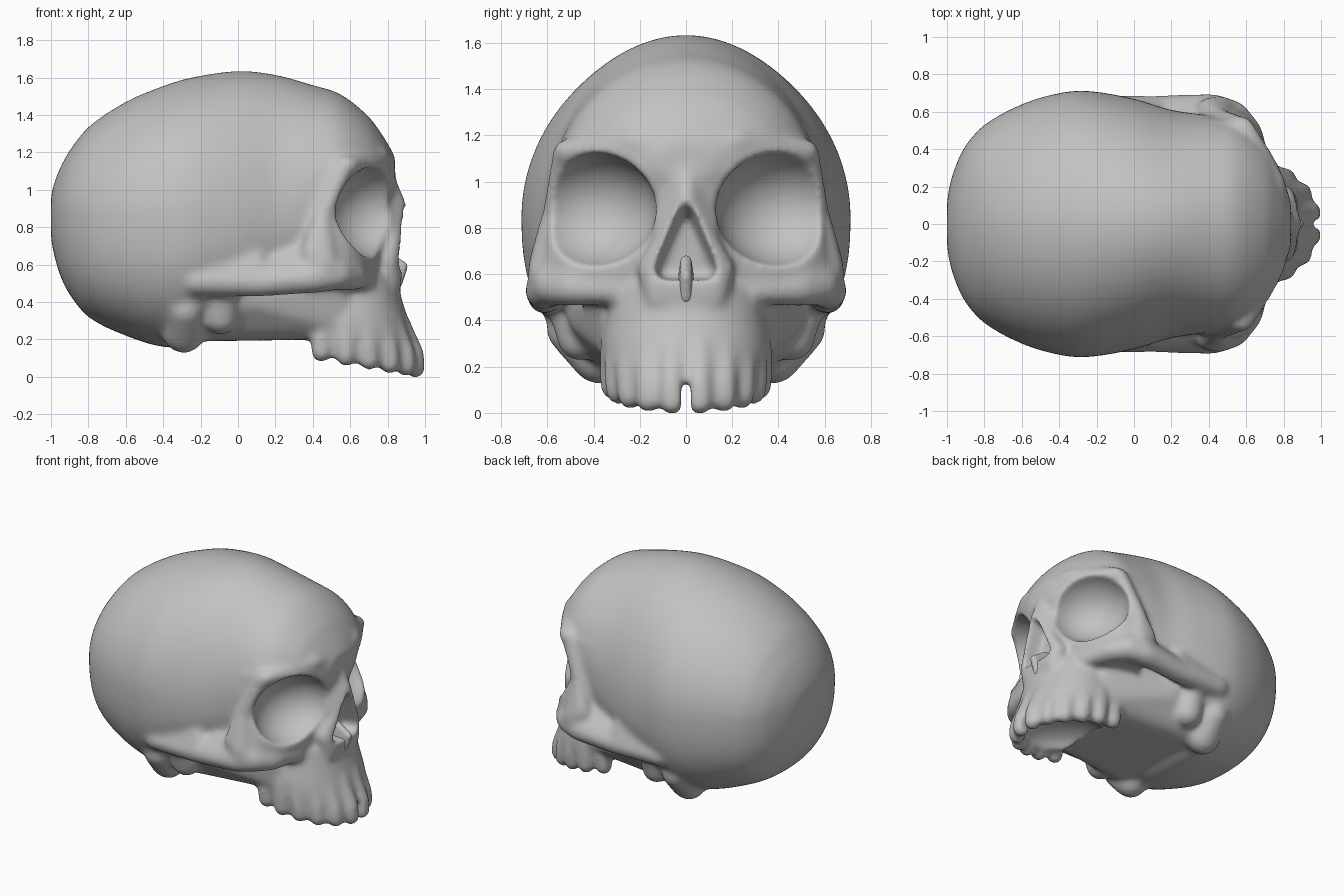
import bpy, bmesh, math
from math import sin, cos, pi, radians
from mathutils import Vector, Matrix

cube = bpy.data.objects.get("Cube")
if cube:
    bpy.data.objects.remove(cube)

bone = bpy.data.materials.new("bone_grey")
bone.use_nodes = True
GREY = (0.54, 0.54, 0.54, 1)
bone.diffuse_color = GREY
bone.node_tree.nodes["Principled BSDF"].inputs["Base Color"].default_value = GREY

ball = bmesh.new()
bmesh.ops.create_icosphere(ball, subdivisions=2, radius=1)
BALL = [v.co.copy() for v in ball.verts]
ball.free()


def spow(v, e):
    return math.copysign(abs(v) ** e, v)


def merge(bm, part):
    bmesh.ops.recalc_face_normals(part, faces=part.faces)
    mesh = bpy.data.meshes.new("tmp")
    part.to_mesh(mesh)
    part.free()
    bm.from_mesh(mesh)
    bpy.data.meshes.remove(mesh)


def hull(bm, *balls):
    """Convex skin over balls given as (x, y, z, radius)."""
    part = bmesh.new()
    for x, y, z, r in balls:
        for c in BALL:
            part.verts.new(c * r + Vector((x, y, z)))
    res = bmesh.ops.convex_hull(part, input=part.verts)
    loose = {g for key in ("geom_interior", "geom_unused") for g in res[key]
             if isinstance(g, bmesh.types.BMVert)}
    bmesh.ops.delete(part, geom=list(loose), context='VERTS')
    merge(bm, part)


def pair(bm, *balls):
    """The same hull on both sides."""
    for s in (1, -1):
        hull(bm, *[(x, s * y, z, r) for x, y, z, r in balls])


def both(*balls):
    """Balls repeated across the middle, for one hull spanning both sides."""
    return [(x, s * y, z, r) for x, y, z, r in balls for s in (1, -1)]


def ellipsoid(bm, loc, size, turn=0):
    m = Matrix.Translation(loc) @ Matrix.Rotation(turn, 4, 'Z') @ Matrix.Diagonal((*size, 1))
    part = bmesh.new()
    bmesh.ops.create_icosphere(part, subdivisions=4, radius=1, matrix=m)
    merge(bm, part)


def loft(bm, rings):
    part = bmesh.new()
    rows = [[part.verts.new(p) for p in ring] for ring in rings]
    n = len(rows[0])
    for a, b in zip(rows, rows[1:]):
        for i in range(n):
            j = (i + 1) % n
            part.faces.new((a[i], a[j], b[j], b[i]))
    part.faces.new(rows[0])
    part.faces.new(rows[-1])
    merge(bm, part)


def flowing(rows, steps=5):
    """Rows with smooth in-between rows added."""
    rows = [Vector(r) for r in rows]
    out = []
    for i in range(len(rows) - 1):
        a, b = rows[i], rows[i + 1]
        before = rows[i - 1] if i else a
        after = rows[min(i + 2, len(rows) - 1)]
        # Slopes per unit of the first column, so uneven spacing stays even
        ma = (b - before) / (b[0] - before[0]) * (b[0] - a[0])
        mb = (after - a) / (after[0] - a[0]) * (b[0] - a[0])
        for k in range(steps):
            t = k / steps
            p = (a * (2 * t**3 - 3 * t**2 + 1) + ma * (t**3 - 2 * t**2 + t)
                 + b * (3 * t**2 - 2 * t**3) + mb * (t**3 - t**2))
            p[0] = a[0] + (b[0] - a[0]) * t
            out.append(p)
    return out + [rows[-1]]


def angles(n=64):
    return [2 * pi * i / n for i in range(n)]


def cranium_ring(x, low, mid, top, half):
    ring = []
    for t in angles():
        e = 2 / 1.95 if sin(t) > 0 else 2 / 2.5
        h = top - mid if sin(t) > 0 else mid - low
        ring.append((x, half * spow(cos(t), e), mid + h * spow(sin(t), e)))
    return ring


def plan_ring(z, xc, front, half, back, power, tilt=0):
    ring = []
    for t in angles():
        c = spow(cos(t), 2 / power)
        x = xc + c * (front if c > 0 else back)
        ring.append((x, half * spow(sin(t), 2 / power), z + tilt * (1 - x)))
    return ring


def make_object(name, bm, mods):
    mesh = bpy.data.meshes.new(name)
    bm.to_mesh(mesh)
    bm.free()
    ob = bpy.data.objects.new(name, mesh)
    bpy.context.collection.objects.link(ob)
    for kind, settings in mods:
        mod = ob.modifiers.new(kind.title(), kind)
        for k, v in settings.items():
            setattr(mod, k, v)
    return ob


def bake(ob):
    """Apply the modifiers, colour and smooth the result."""
    bpy.context.view_layer.update()
    dg = bpy.context.evaluated_depsgraph_get()
    mesh = bpy.data.meshes.new_from_object(ob.evaluated_get(dg))
    ob.modifiers.clear()
    ob.data = mesh
    mesh.materials.clear()
    mesh.materials.append(bone)
    for p in mesh.polygons:
        p.use_smooth = True
        p.material_index = 0


def remesh(size):
    return ('REMESH', dict(mode='VOXEL', voxel_size=size, use_smooth_shade=True))


def smooth(n):
    return ('SMOOTH', dict(factor=0.5, iterations=n))


# Cranium: x, bottom, widest height, top, half width
skull = bmesh.new()
loft(skull, [cranium_ring(*row) for row in flowing((
    (-1.0, .74, .86, .97, .12), (-.985, .66, .86, 1.03, .21), (-.95, .54, .86, 1.12, .32),
    (-.9, .44, .86, 1.21, .42), (-.8, .32, .85, 1.335, .53), (-.6, .22, .85, 1.47, .64),
    (-.4, .16, .85, 1.555, .7), (-.25, .17, .85, 1.6, .712), (0, .31, .82, 1.635, .67),
    (.2, .39, .85, 1.615, .61), (.4, .43, .95, 1.56, .58), (.55, .6, 1.03, 1.51, .54),
    (.7, .75, 1.08, 1.39, .42), (.78, .88, 1.1, 1.28, .29), (.84, 1.02, 1.1, 1.18, .12)))])

# Upper face: height, centre, front reach, half width
loft(skull, [plan_ring(*row, .1, 2.3) for row in (
    (.48, .42, .31, .6), (.6, .42, .34, .66), (.8, .42, .37, .61),
    (1.0, .42, .39, .56), (1.12, .42, .405, .56), (1.2, .42, .39, .51))])

# Upper jaw, its lower edge rising to the back
loft(skull, [plan_ring(z, .55, f, h, .15, 2.2, t) for z, f, h, t in (
    (.04, .41, .33, .16), (.2, .39, .365, .09), (.3, .36, .365, .04),
    (.42, .325, .345, 0), (.55, .29, .32, 0))])

# Brow ridges, outer eye rims, cheekbones and arches
pair(skull, (.775, .06, 1.12, .06), (.765, .22, 1.18, .05))
pair(skull, (.765, .22, 1.18, .05), (.59, .52, 1.13, .055))
pair(skull, (.57, .525, 1.13, .055), (.45, .575, .86, .05))
pair(skull, (.45, .575, .86, .05), (.46, .6, .6, .09), (.4, .61, .66, .07))
pair(skull, (-.22, .61, .51, .08), (.12, .61, .505, .08), (.08, .57, .68, .06))
pair(skull, (.12, .61, .505, .08), (.42, .615, .53, .085), (.32, .53, .66, .06))
pair(skull, (.42, .615, .53, .085), (.53, .575, .55, .09), (.45, .58, .66, .07))
pair(skull, (.53, .575, .55, .09), (.61, .49, .54, .08), (.45, .45, .6, .06))
pair(skull, (.61, .49, .54, .08), (.68, .3, .53, .06), (.5, .3, .55, .06))

# Nose bridge and side walls
hull(skull, (.78, 0, 1.05, .065), (.87, 0, .925, .035), (.6, 0, .9, .1),
     *both((.79, .1, .8, .05)))
hull(skull, (.87, 0, .925, .035), (.6, 0, .6, .1),
     *both((.8, .16, .62, .055), (.815, .12, .5, .06)))

# Skull base, mastoids and jaw sockets
hull(skull, *both((-.2, .33, .32, .13), (.5, .25, .33, .13),
                  (.05, .41, .43, .11), (.5, .29, .48, .11)))
pair(skull, (-.29, .38, .24, .12), (-.28, .51, .36, .1))
pair(skull, (-.09, .46, .32, .1), (-.08, .52, .45, .08))

# Teeth with broad roots, around the jaw arch
for deg in (11, 31, 50, 68, 86, 105):
    c, s = cos(radians(deg)), sin(radians(deg))
    x = .55 + .405 * c
    low = .045 + .17 * (.955 - x)
    pair(skull, (x, .315 * s, low, .06), (x - .01 * c, .32 * s, low + .08, .06),
         (.55 + .325 * c, .325 * s, .3, .05))

# Cutters for eye sockets, nasal opening, palate and the front tooth gap
holes = bmesh.new()
for s in (1, -1):
    ellipsoid(holes, (.765, s * .415, .88), (.28, .29, .25), s * radians(32))
hull(holes, (.95, 0, .885, .045), (.79, 0, .82, .03),
     *both((.95, .1, .62, .055), (.79, .08, .62, .04)))
ellipsoid(holes, (.62, 0, .09), (.3, .24, .14))
hull(holes, (1.05, 0, -.03, .022), (.9, 0, -.03, .022), (1.0, 0, .13, .02), (.9, 0, .1, .02))
cutter = make_object("hole_cutter", holes, [remesh(.012)])
cutter.hide_render = True

skull_ob = make_object("skull", skull, [
    remesh(.016), smooth(12),
    ('BOOLEAN', dict(operation='DIFFERENCE', solver='EXACT', object=cutter)),
    remesh(.013), smooth(12)])
bake(skull_ob)
bpy.data.objects.remove(cutter)

# Septum and spine inside the nasal opening
septum = bmesh.new()
hull(septum, (.885, 0, .59, .025), (.85, 0, .5, .03), (.78, 0, .66, .025), (.74, 0, .55, .04))
bake(make_object("nasal_septum", septum, [remesh(.011), smooth(3)]))
